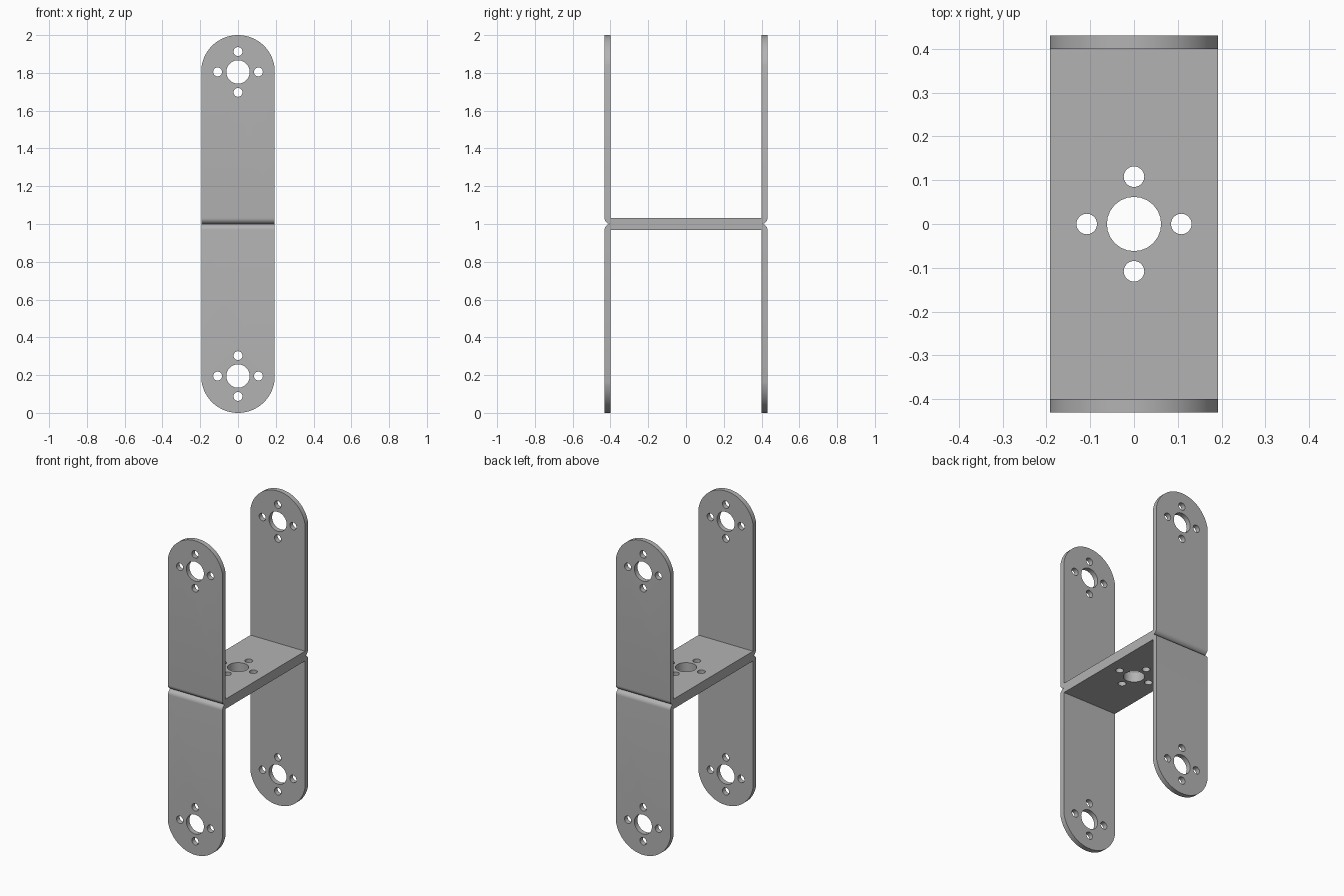
import bpy, bmesh, math
from mathutils import Matrix, Vector

if "Cube" in bpy.data.objects:
    bpy.data.objects.remove(bpy.data.objects["Cube"], do_unlink=True)

HALF_W, HALF_L, THICK = 0.192, 0.431, 0.031
ARM_Z, ARM_R = 0.805, 0.195
HOLE_R, SCREW_R, SCREW_D = 0.062, 0.0235, 0.108

steel = bpy.data.materials.new("grey steel")
steel.use_nodes = True
steel.diffuse_color = (0.45, 0.45, 0.45, 1)
steel.node_tree.nodes["Principled BSDF"].inputs["Base Color"].default_value = steel.diffuse_color


def make_object(name, bm):
    bmesh.ops.recalc_face_normals(bm, faces=bm.faces)
    mesh = bpy.data.meshes.new(name)
    bm.to_mesh(mesh)
    bm.free()
    mesh.materials.append(steel)
    obj = bpy.data.objects.new(name, mesh)
    bpy.context.collection.objects.link(obj)
    return obj


def prism(name, points, depth):
    """Extrude a closed outline along a vector."""
    bm = bmesh.new()
    face = bm.faces.new([bm.verts.new(p) for p in points])
    result = bmesh.ops.extrude_face_region(bm, geom=[face])
    verts = [g for g in result["geom"] if isinstance(g, bmesh.types.BMVert)]
    bmesh.ops.translate(bm, verts=verts, vec=depth)
    return make_object(name, bm)


def arc(radius, start, end, steps):
    for i in range(steps + 1):
        a = start + (end - start) * i / steps
        yield radius * math.cos(a), radius * math.sin(a)


# U profile: rounded outer bends, sharp inner corners
bend = [(HALF_L - THICK + y, THICK + z) for y, z in arc(THICK, -math.pi / 2, 0, 8)]
half = bend + [(HALF_L, 1), (HALF_L - THICK, 1), (HALF_L - THICK, THICK)]
profile = half + [(-y, z) for y, z in reversed(half)]
bracket = prism("upper_bracket", [(-HALF_W, y, z) for y, z in profile], (2 * HALF_W, 0, 0))

# Rounded arm ends
side = math.acos(HALF_W / ARM_R)
outline = [(x, ARM_Z + z) for x, z in arc(ARM_R, side, math.pi - side, 40)]
outline = [(HALF_W + 0.01, -0.1), (HALF_W + 0.01, outline[0][1])] + outline
outline += [(-HALF_W - 0.01, outline[-1][1]), (-HALF_W - 0.01, -0.1)]
end_cutter = prism("end_cutter", [(x, -0.6, z) for x, z in outline], (0, 1.2, 0))

# Centre and screw holes through the arms and the web
bm = bmesh.new()
along_y = Matrix.Translation((0, 0, ARM_Z)) @ Matrix.Rotation(math.pi / 2, 4, "X")
for frame, depth in ((along_y, 1.2), (Matrix.Identity(4), 0.2)):
    holes = [(HOLE_R, 0, 0)]
    holes += [(SCREW_R, SCREW_D * math.cos(k * math.pi / 2), SCREW_D * math.sin(k * math.pi / 2))
              for k in range(4)]
    for radius, x, y in holes:
        bmesh.ops.create_cone(bm, cap_ends=True, segments=24, radius1=radius, radius2=radius,
                              depth=depth, matrix=frame @ Matrix.Translation((x, y, 0)))
hole_cutter = make_object("hole_cutter", bm)

for cutter, operation in ((end_cutter, "INTERSECT"), (hole_cutter, "DIFFERENCE")):
    cutter.hide_render = True
    mod = bracket.modifiers.new(cutter.name, "BOOLEAN")
    mod.operation, mod.solver, mod.object = operation, "EXACT", cutter

# Bake the cuts, then discard the cutters
bpy.context.view_layer.update()
cut = bpy.data.meshes.new_from_object(bracket.evaluated_get(bpy.context.evaluated_depsgraph_get()))
bracket.modifiers.clear()
bracket.data = cut
for cutter in (end_cutter, hole_cutter):
    bpy.data.objects.remove(cutter, do_unlink=True)
cut.materials.clear()
cut.materials.append(steel)
for poly in cut.polygons:
    poly.material_index = 0

# Second bracket, back to back with the first
lower = bracket.copy()
lower.data = cut.copy()
lower.name = "lower_bracket"
bpy.context.collection.objects.link(lower)
lower.data.transform(Matrix.Rotation(math.pi, 4, "X"))

for obj in (bracket, lower):
    obj.location = Vector((0, 0, 1))
    bpy.ops.object.select_all(action="DESELECT")
    obj.select_set(True)
    bpy.context.view_layer.objects.active = obj
    bpy.ops.object.shade_smooth_by_angle(angle=math.radians(30))
